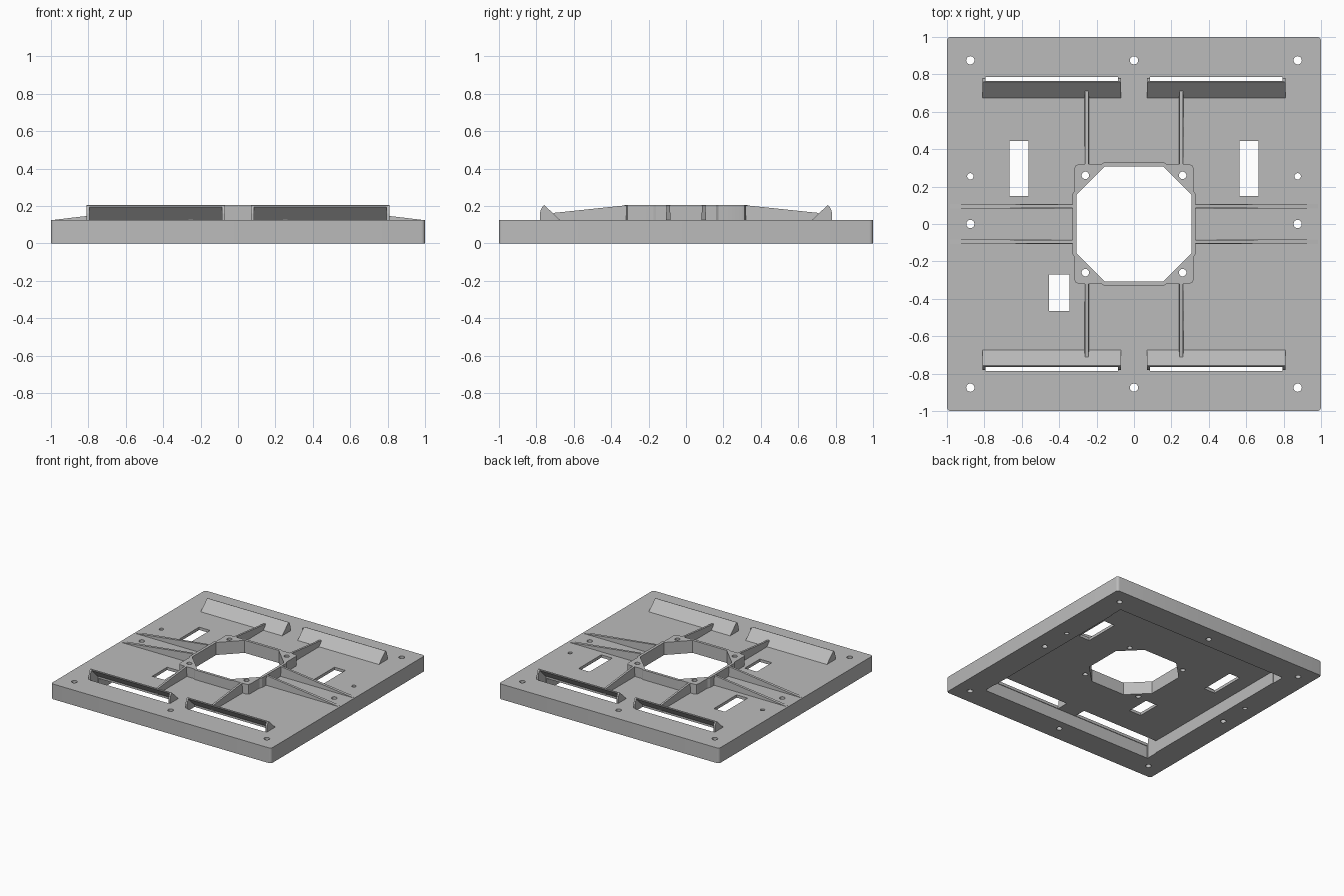
import bpy, bmesh, math
from mathutils import Matrix

cube = bpy.data.objects.get("Cube")
if cube:
    bpy.data.objects.remove(cube, do_unlink=True)

TOP, PEAK = 0.125, 0.205   # deck height and overall height

grey = bpy.data.materials.new("plain_grey")
grey.use_nodes = True
grey.diffuse_color = (0.5, 0.5, 0.5, 1)
grey.node_tree.nodes["Principled BSDF"].inputs["Base Color"].default_value = (0.5, 0.5, 0.5, 1)


def prism(bm, pts, lo, hi, axis="z"):
    """Extrude a closed profile from lo to hi along an axis."""
    place = {"z": lambda p, h: (p[0], p[1], h),
             "x": lambda p, h: (h, p[0], p[1]),
             "y": lambda p, h: (p[0], h, p[1])}[axis]
    a = [bm.verts.new(place(p, lo)) for p in pts]
    b = [bm.verts.new(place(p, hi)) for p in pts]
    bm.faces.new(a)
    bm.faces.new(b[::-1])
    for i in range(len(pts)):
        j = (i + 1) % len(pts)
        bm.faces.new((a[i], b[i], b[j], a[j]))


def rect(x0, x1, y0, y1):
    return [(x0, y0), (x1, y0), (x1, y1), (x0, y1)]


def disc(x, y, r, n=24):
    return [(x + r * math.cos(i * math.tau / n), y + r * math.sin(i * math.tau / n))
            for i in range(n)]


def four_way(pts):
    """Repeat a quadrant outline around the centre."""
    out = []
    for k in range(4):
        for x, y in pts:
            out.append((x, y))
        pts = [(-y, x) for x, y in pts]
    return out


def finish(name, bm):
    bmesh.ops.recalc_face_normals(bm, faces=bm.faces)
    mesh = bpy.data.meshes.new(name)
    bm.to_mesh(mesh)
    bm.free()
    mesh.materials.append(grey)
    obj = bpy.data.objects.new(name, mesh)
    bpy.context.collection.objects.link(obj)
    return obj


def cut(obj, bm):
    """Subtract a temporary solid from an object."""
    cutter = finish("cutter", bm)
    cutter.hide_render = True
    mod = obj.modifiers.new("cut", "BOOLEAN")
    mod.operation, mod.solver, mod.object = "DIFFERENCE", "EXACT", cutter
    bpy.context.view_layer.objects.active = obj
    bpy.ops.object.modifier_apply(modifier=mod.name)
    bpy.data.objects.remove(cutter, do_unlink=True)


def smooth(obj):
    bpy.ops.object.select_all(action="DESELECT")
    obj.select_set(True)
    bpy.context.view_layer.objects.active = obj
    bpy.ops.object.shade_smooth_by_angle(angle=math.radians(30))


octagon = four_way([(0.308, -0.155), (0.308, 0.155)])
screws = [disc(x, y, 0.02) for x in (-0.26, 0.26) for y in (-0.26, 0.26)]

# Base plate with rounded corners
bm = bmesh.new()
prism(bm, rect(-1, 1, -1, 1), 0, TOP)
uprights = [e for e in bm.edges if abs(e.verts[0].co.z - e.verts[1].co.z) > 0.1]
bmesh.ops.bevel(bm, geom=uprights, offset=0.02, segments=4, affect="EDGES", profile=0.5)
base = finish("base_plate", bm)

# Underside pocket
bm = bmesh.new()
prism(bm, rect(-0.79, 0.79, -0.79, 0.79), -0.1, 0.102)
cut(base, bm)

# Openings through the plate
bm = bmesh.new()
holes = [disc(x, y, 0.022) for x in (-0.875, 0, 0.875) for y in (-0.875, 0, 0.875) if x or y]
holes += [disc(s * 0.875, 0.255, 0.017) for s in (-1, 1)]
windows = [rect(-0.665, -0.565, 0.15, 0.445), rect(0.565, 0.665, 0.15, 0.445),
           rect(-0.455, -0.345, -0.465, -0.27)]
slots = [rect(x, x + 0.71, y, y + 0.1) for x in (-0.795, 0.085) for y in (-0.785, 0.685)]
for outline in holes + windows + slots + screws + [octagon]:
    prism(bm, outline, -0.05, 0.3)
cut(base, bm)
smooth(base)

# Raised centre ring with screw corners
bm = bmesh.new()
prism(bm, four_way([(0.33, -0.16), (0.33, 0.16), (0.32, 0.175), (0.32, 0.295),
                    (0.313, 0.313), (0.295, 0.32), (0.175, 0.32)]), TOP - 0.01, PEAK)
ring = finish("centre_ring", bm)
bm = bmesh.new()
for outline in screws + [octagon]:
    prism(bm, outline, -0.05, 0.3)
cut(ring, bm)
smooth(ring)

# Tapered ribs, slightly wider at the foot
def rib(name, profile, axis, offset):
    bm = bmesh.new()
    prism(bm, profile, -0.013, 0.013, axis)
    i = 1 if axis == "y" else 0
    for v in bm.verts:
        if v.co.z > TOP + 0.01:
            v.co[i] *= 0.65
        v.co[i] += offset
    return finish(name, bm)


for s, side in ((1, "left"), (-1, "right")):
    for t, end in ((1, "back"), (-1, "front")):
        rib(f"side_rib_{side}_{end}",
            [(s * 0.32, TOP - 0.01), (s * 0.32, PEAK), (s * 0.985, TOP + 0.001),
             (s * 0.985, TOP - 0.01)], "y", t * 0.095)
        rib(f"{end}_rib_{side}",
            [(t * 0.31, TOP - 0.01), (t * 0.31, PEAK), (t * 0.71, 0.163),
             (t * 0.69, TOP - 0.01)], "x", s * 0.253)

# Vent hoods: sloped sheet with end cheeks, open to the outside
sheet = [(0.67, TOP - 0.003), (0.752, 0.2), (0.757, PEAK), (0.763, 0.203),
         (0.764, 0.196), (0.69, TOP - 0.003)]
cheek = [(0.67, TOP - 0.003), (0.752, 0.2), (0.757, PEAK), (0.765, 0.2),
         (0.776, 0.182), (0.781, 0.16), (0.781, TOP - 0.003)]
for s, side in ((1, "left"), (-1, "right")):
    for t, end in ((1, "back"), (-1, "front")):
        bm = bmesh.new()
        prism(bm, sheet, 0.075, 0.805, "x")
        prism(bm, cheek, 0.07, 0.085, "x")
        prism(bm, cheek, 0.795, 0.81, "x")
        bmesh.ops.transform(bm, matrix=Matrix.Diagonal((s, t, 1, 1)), verts=bm.verts)
        finish(f"vent_hood_{end}_{side}", bm)
